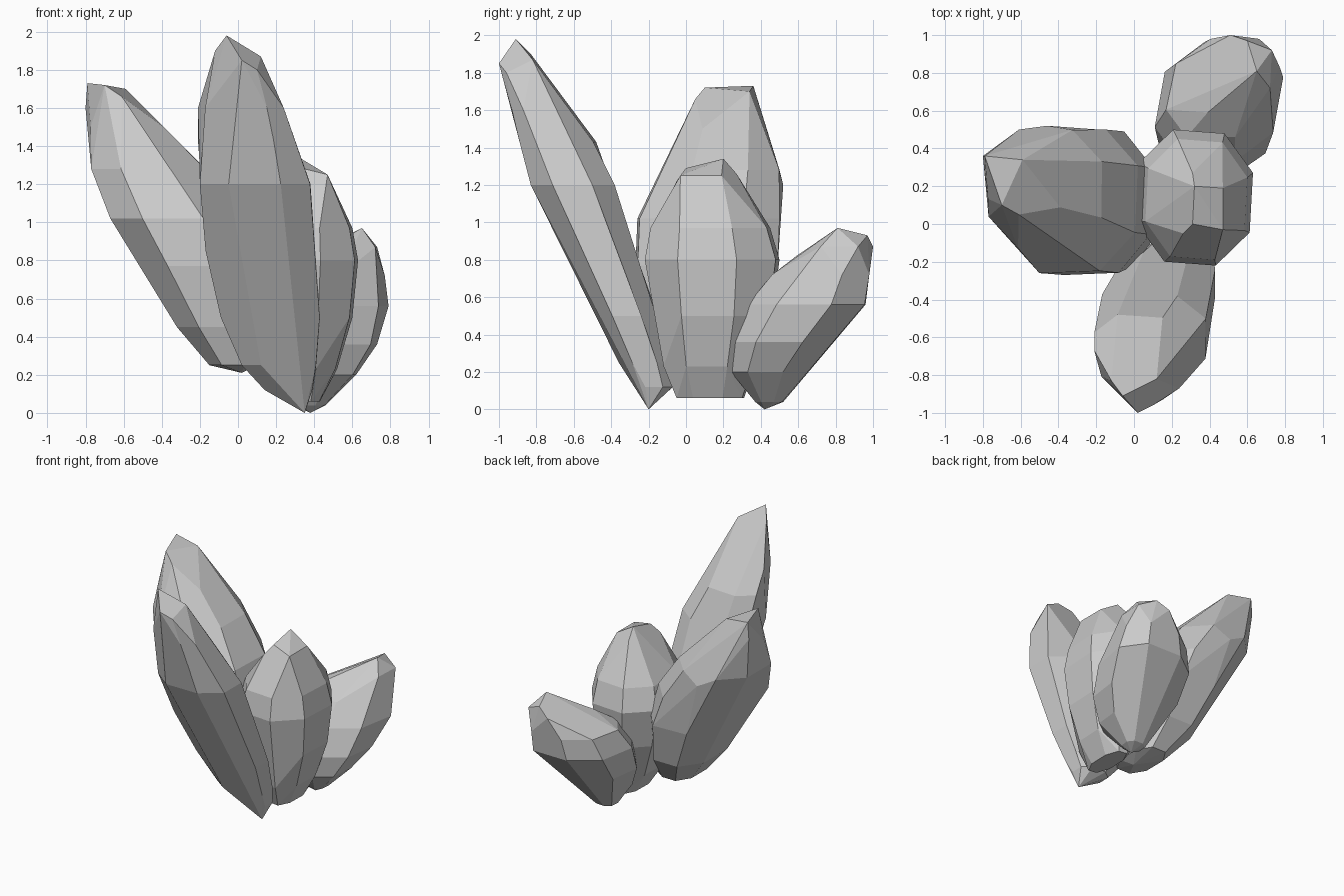
import bpy, bmesh, math

def facet_ring(sides, phase, full, skew):
    # Polygon, optionally fuller or slanted, stretched to fill -1..1 both ways
    pts = []
    for i in range(sides):
        a = math.radians(phase) + i * math.tau / sides
        c, s = (math.copysign(abs(t) ** full, t) for t in (math.cos(a), math.sin(a)))
        pts.append((c + skew * s, s + skew * c))
    axes = []
    for values in zip(*pts):
        lo, hi = min(values), max(values)
        axes.append([(2 * v - lo - hi) / (hi - lo) for v in values])
    return list(zip(*axes))

def crystal(name, sections, corners, sides, phase, full=0.85):
    # Convex shard through level sections (z, x min, x max, y min, y max, skew) and tip corners
    bm = bmesh.new()
    for z, x0, x1, y0, y1, skew in sections:
        for u, v in facet_ring(sides, phase, full, skew):
            bm.verts.new(((x0 + x1 + u * (x1 - x0)) / 2, (y0 + y1 + v * (y1 - y0)) / 2, z))
    for co in corners:
        bm.verts.new(co)
    hull = bmesh.ops.convex_hull(bm, input=bm.verts[:])
    loose = {g for g in hull["geom_interior"] + hull["geom_unused"]
             if isinstance(g, bmesh.types.BMVert)}
    bmesh.ops.delete(bm, geom=list(loose), context='VERTS')
    # Merge nearly flat neighbours into broad crystal facets
    bmesh.ops.dissolve_limit(bm, angle_limit=math.radians(9), verts=bm.verts[:], edges=bm.edges[:])
    bmesh.ops.recalc_face_normals(bm, faces=bm.faces[:])
    mesh = bpy.data.meshes.new(name)
    bm.to_mesh(mesh)
    bm.free()
    bpy.context.collection.objects.link(bpy.data.objects.new(name, mesh))

# Tallest shard, leaning to the front
crystal("front_crystal", [
    (0.12, 0.14, 0.39, -0.27, -0.07, 0),
    (0.25, 0.02, 0.41, -0.36, -0.08, 0),
    (0.50, -0.09, 0.43, -0.48, -0.15, 0),
    (0.85, -0.17, 0.42, -0.66, -0.27, 0),
    (1.20, -0.20, 0.38, -0.83, -0.38, 0),
    (1.43, -0.21, 0.31, -0.89, -0.48, -0.08),
    (1.60, -0.21, 0.24, -0.93, -0.61, -0.2)],
    [(0.35, -0.20, 0.00), (-0.06, -0.91, 1.98), (0.02, -1.00, 1.85),
     (0.10, -0.96, 1.80), (0.12, -0.82, 1.87), (-0.12, -0.83, 1.90)], 8, 22)

# Broad shard, leaning to the left
crystal("left_crystal", [
    (0.25, -0.15, 0.10, -0.15, 0.25, 0),
    (0.45, -0.32, 0.12, -0.22, 0.40, 0),
    (0.77, -0.52, 0.10, -0.27, 0.49, 0.04),
    (1.02, -0.67, 0.02, -0.26, 0.50, 0.04),
    (1.28, -0.77, -0.17, -0.13, 0.50, 0),
    (1.50, -0.79, -0.39, -0.01, 0.43, -0.1)],
    [(0.02, 0.02, 0.21), (-0.79, 0.36, 1.73), (-0.59, 0.34, 1.70), (-0.80, 0.36, 1.60),
     (-0.70, 0.10, 1.72), (-0.61, 0.05, 1.66), (-0.46, 0.52, 1.20)], 8, 22)

# Upright shard in the middle
crystal("middle_crystal", [
    (0.06, 0.28, 0.43, -0.05, 0.31, 0),
    (0.23, 0.17, 0.52, -0.12, 0.38, 0),
    (0.50, 0.07, 0.60, -0.18, 0.46, 0),
    (0.80, 0.01, 0.63, -0.22, 0.50, 0),
    (0.97, 0.06, 0.60, -0.19, 0.45, 0)],
    [(0.32, 0.20, 1.34), (0.31, 0.00, 1.29), (0.47, -0.03, 1.25), (0.47, 0.19, 1.25),
     (0.26, -0.05, 1.22), (0.31, 0.27, 1.26)], 8, 18, 0.9)

# Short shard, leaning to the back
crystal("back_crystal", [
    (0.04, 0.30, 0.46, 0.37, 0.52, 0),
    (0.20, 0.20, 0.62, 0.24, 0.66, 0),
    (0.36, 0.13, 0.73, 0.25, 0.80, 0.03),
    (0.56, 0.11, 0.79, 0.33, 0.96, 0.08),
    (0.72, 0.17, 0.77, 0.46, 0.98, 0.1)],
    [(0.38, 0.42, 0.00), (0.65, 0.81, 0.97), (0.60, 0.97, 0.93), (0.51, 1.00, 0.87),
     (0.73, 0.92, 0.87), (0.72, 0.72, 0.87), (0.39, 0.59, 0.82)], 8, 15)
